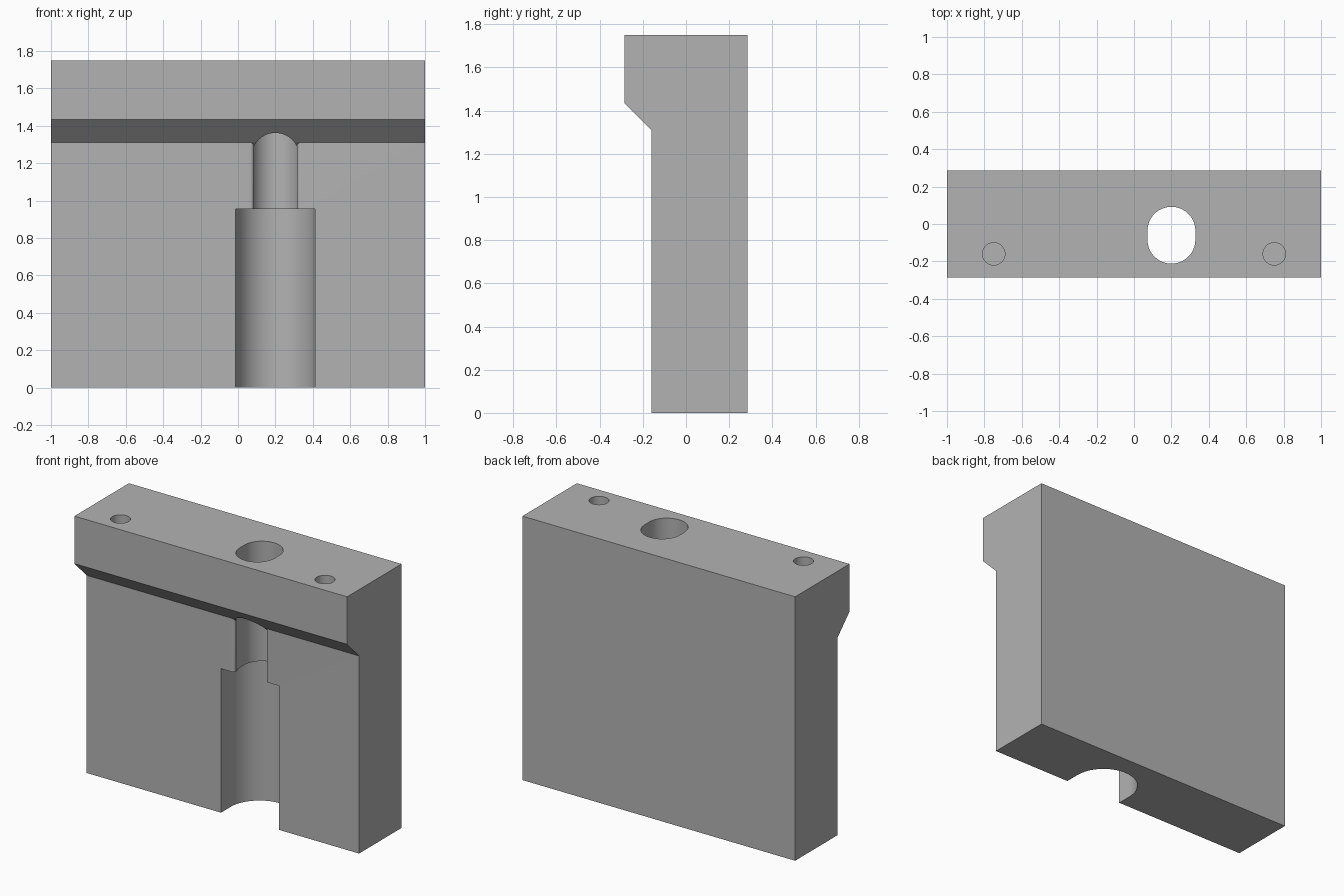
import bpy, bmesh
from math import sin, cos, pi, radians

cube = bpy.data.objects.get("Cube")
if cube:
    bpy.data.objects.remove(cube, do_unlink=True)

grey = bpy.data.materials.new("plain grey")
grey.use_nodes = True
COLOUR = (0.45, 0.45, 0.45, 1)
grey.diffuse_color = COLOUR
grey.node_tree.nodes["Principled BSDF"].inputs["Base Color"].default_value = COLOUR


def prism(name, start, end):
    """Closed solid between two matching loops of points."""
    bm = bmesh.new()
    a = [bm.verts.new(p) for p in start]
    b = [bm.verts.new(p) for p in end]
    n = len(a)
    bm.faces.new(a)
    bm.faces.new(b)
    for i in range(n):
        j = (i + 1) % n
        bm.faces.new((a[i], a[j], b[j], b[i]))
    bmesh.ops.recalc_face_normals(bm, faces=bm.faces)
    mesh = bpy.data.meshes.new(name)
    bm.to_mesh(mesh)
    bm.free()
    mesh.materials.append(grey)
    obj = bpy.data.objects.new(name, mesh)
    bpy.context.collection.objects.link(obj)
    return obj


def upright(name, outline, low, high):
    """Vertical prism; high is a height or a function of y."""
    top = high if callable(high) else lambda y: high
    return prism(name, [(x, y, low) for x, y in outline],
                 [(x, y, top(y)) for x, y in outline])


def arc(cx, cy, r, first, last, steps):
    angles = [radians(first + (last - first) * i / steps) for i in range(steps + 1)]
    return [(cx + r * cos(t), cy + r * sin(t)) for t in angles]


# Block with an overhanging, chamfered top lip
W, H, BACK, FACE, LIP = 1.0, 1.75, 0.285, -0.16, -0.285
profile = [(BACK, 0), (BACK, H), (LIP, H), (LIP, 1.435), (FACE, 1.31), (FACE, 0)]
block = prism("block", [(-W, y, z) for y, z in profile], [(W, y, z) for y, z in profile])

CX, CY, STEP = 0.2, -0.06, 0.955
cutters = []

# Wide U-shaped groove in the lower front
groove = arc(CX, CY, 0.213, 0, 180, 48) + [(CX - 0.213, -0.4), (CX + 0.213, -0.4)]
cutters.append(upright("groove_cutter", groove, -0.1, STEP))

# Oblong hole from the groove through the top
oblong = arc(CX, CY + 0.024, 0.128, 0, 180, 32) + arc(CX, CY - 0.024, 0.128, 180, 360, 32)
cutters.append(upright("oblong_hole_cutter", oblong, STEP - 0.05, H + 0.1))

# Rounded edges where the oblong hole breaks through the front, under the chamfer
right = [(CX + 0.135, FACE - 0.01)] + arc(CX + 0.135, FACE + 0.02, 0.02, 270, 180, 8)
left = [(2 * CX - x, y) for x, y in reversed(right)]
cutters.append(upright("rounded_edge_cutter", right + left, STEP - 0.05,
                       lambda y: 1.309 - (y - FACE)))

# Two blind holes in the top
for side in (-1, 1):
    ring = arc(side * 0.75, -0.16, 0.06, 0, 360, 40)[:-1]
    cutters.append(upright("pin_hole_cutter", ring, H - 0.2, H + 0.1))

bpy.ops.object.select_all(action="DESELECT")
block.select_set(True)
bpy.context.view_layer.objects.active = block
for cutter in cutters:
    mod = block.modifiers.new(cutter.name, "BOOLEAN")
    mod.operation = "DIFFERENCE"
    mod.solver = "EXACT"
    mod.object = cutter
    bpy.ops.object.modifier_apply(modifier=mod.name)
    bpy.data.objects.remove(cutter, do_unlink=True)

bpy.ops.object.shade_smooth_by_angle(angle=radians(30))
